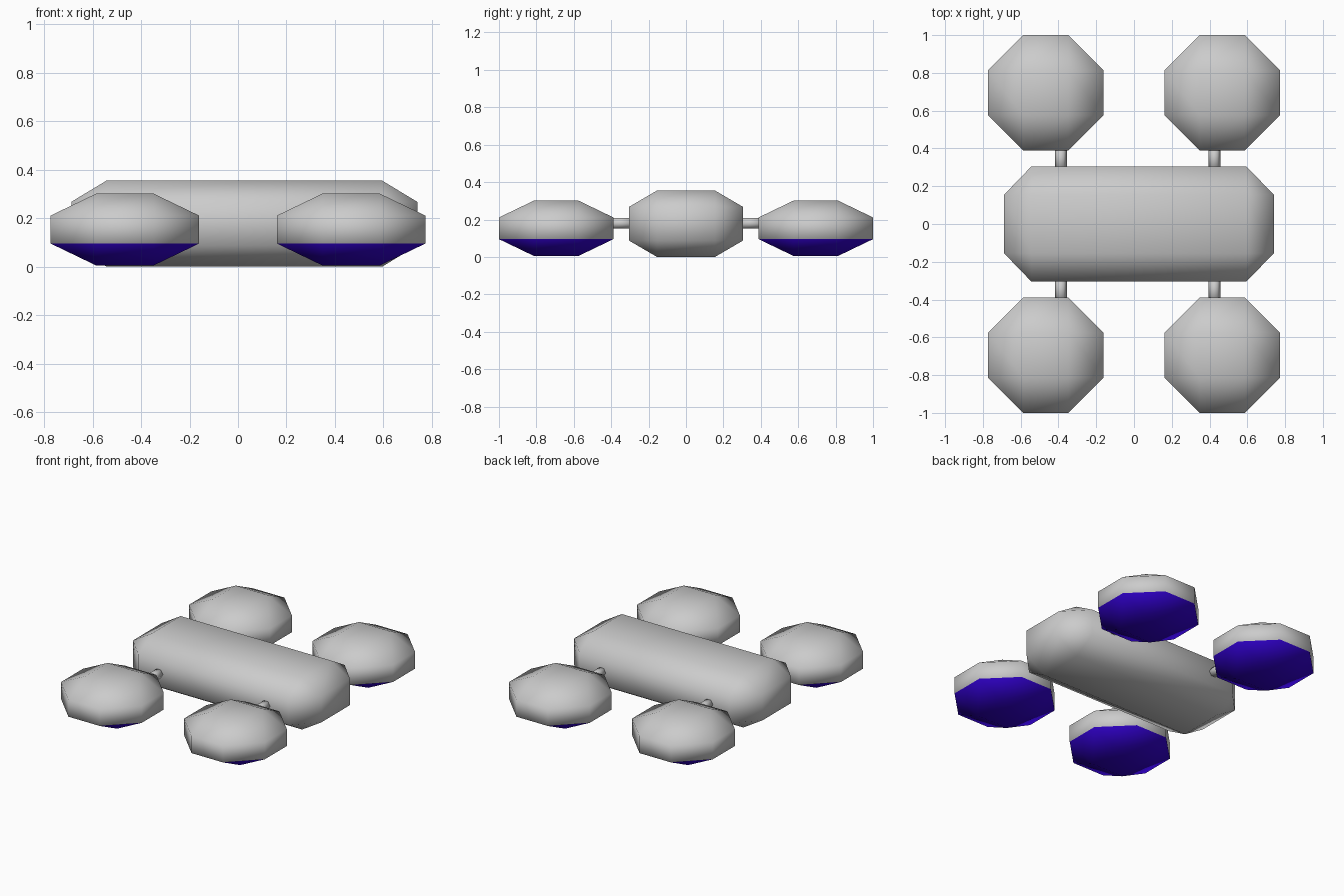
import bpy, bmesh, math
from mathutils import Matrix, Vector

if "Cube" in bpy.data.objects:
    bpy.data.objects.remove(bpy.data.objects["Cube"])


def finish(name, bm, loc):
    me = bpy.data.meshes.new(name)
    bmesh.ops.recalc_face_normals(bm, faces=bm.faces)
    for f in bm.faces:
        f.smooth = True
    bm.to_mesh(me)
    bm.free()
    ob = bpy.data.objects.new(name, me)
    ob.location = loc
    bpy.context.collection.objects.link(ob)
    return ob


def chamfered_box(name, loc, half, cut):
    # bevel by 1 in a stretched space, then scale so each axis gets its own chamfer
    bm = bmesh.new()
    bmesh.ops.create_cube(bm, size=2)
    bmesh.ops.scale(bm, vec=Vector([h / c for h, c in zip(half, cut)]), verts=bm.verts)
    bmesh.ops.bevel(bm, geom=bm.edges[:], offset=1, offset_type='OFFSET',
                    segments=1, profile=0.5, affect='EDGES')
    bmesh.ops.scale(bm, vec=Vector(cut), verts=bm.verts)
    return finish(name, bm, loc)


grey = bpy.data.materials.new("grey")
grey.diffuse_color = (0.8, 0.8, 0.8, 1)
grey.use_nodes = True
grey.node_tree.nodes["Principled BSDF"].inputs["Base Color"].default_value = grey.diffuse_color
blue = bpy.data.materials.new("blue")
blue.diffuse_color = (0.03, 0.0, 0.6, 1)
blue.use_nodes = True
blue.node_tree.nodes["Principled BSDF"].inputs["Base Color"].default_value = blue.diffuse_color

# central body
chamfered_box("body", (0.026, 0, 0.1775), (0.714, 0.305, 0.1775), (0.145, 0.15, 0.0875))

for side, sy in (("front", -1), ("back", 1)):
    for end, sx, strut_x in (("left", -1, -0.387), ("right", 1, 0.426)):
        # round pod with blue underside
        pod = chamfered_box(f"{side}_{end}_pod", (sx * 0.467, sy * 0.694, 0.153),
                            (0.306, 0.306, 0.148), (0.187, 0.187, 0.09))
        pod.data.materials.append(grey)
        pod.data.materials.append(blue)
        for p in pod.data.polygons:
            p.material_index = 1 if p.normal.z < -0.1 else 0

        # short hexagonal strut between body and pod
        bm = bmesh.new()
        bmesh.ops.create_cone(bm, cap_ends=True, segments=6, radius1=0.031,
                              radius2=0.031, depth=0.14,
                              matrix=Matrix.Rotation(math.pi / 2, 4, 'X'))
        if max(v.co.z for v in bm.verts) > 0.03:  # corners point sideways
            bmesh.ops.rotate(bm, verts=bm.verts, cent=(0, 0, 0),
                             matrix=Matrix.Rotation(math.pi / 6, 3, 'Y'))
        finish(f"{side}_{end}_strut", bm, (strut_x, sy * 0.347, 0.18))
